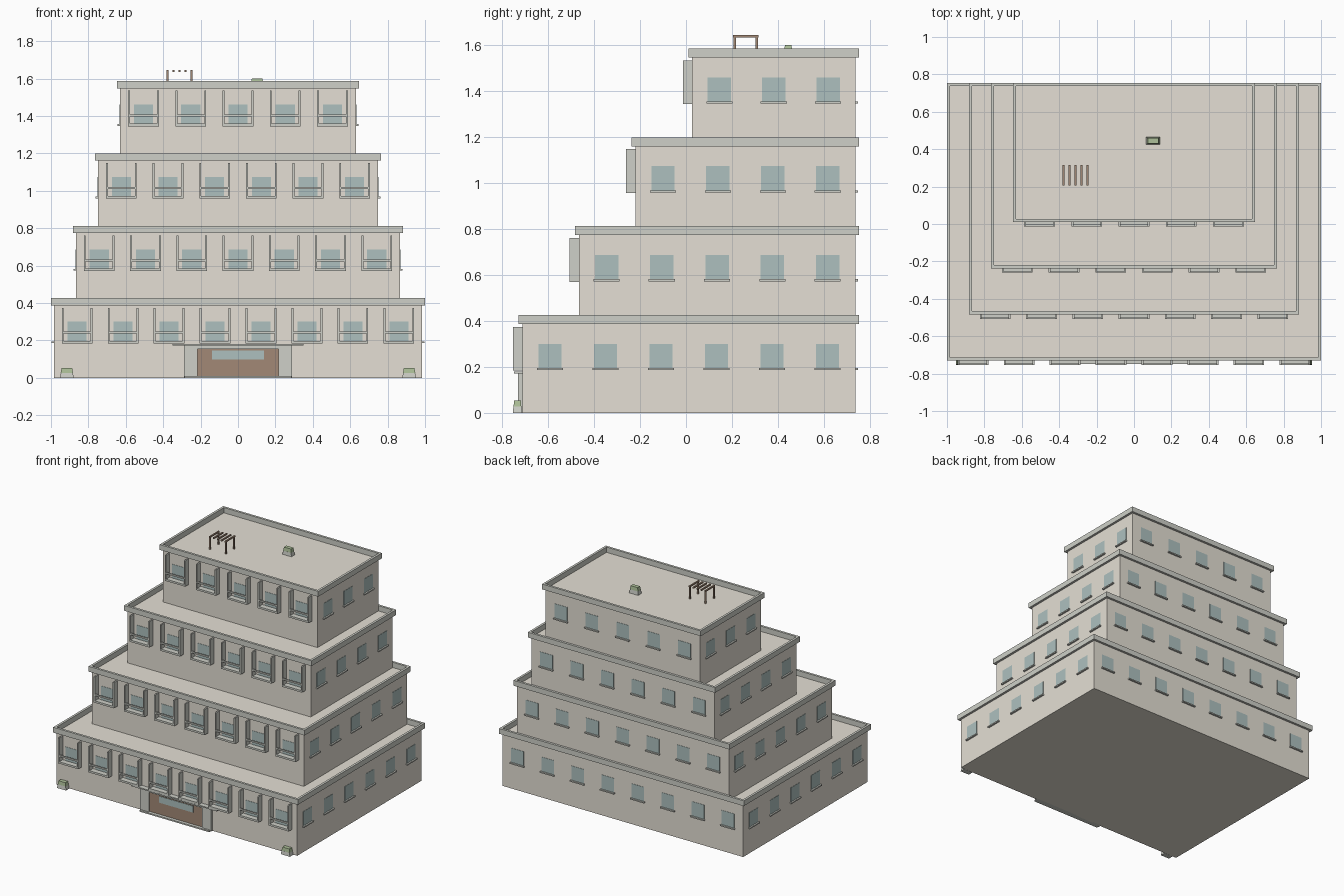
import bpy, bmesh
from mathutils import Matrix, Vector

if "Cube" in bpy.data.objects:
    bpy.data.objects.remove(bpy.data.objects["Cube"])


def material(name, r, g, b):
    m = bpy.data.materials.new(name)
    m.diffuse_color = (r, g, b, 1)
    m.use_nodes = True
    m.node_tree.nodes["Principled BSDF"].inputs["Base Color"].default_value = m.diffuse_color
    return m


WALL = material("wall", 0.78, 0.74, 0.66)
TRIM = material("trim", 0.62, 0.63, 0.58)
GLASS = material("glass", 0.42, 0.53, 0.52)
WOOD = material("wood", 0.36, 0.25, 0.18)
LEAF = material("leaf", 0.42, 0.53, 0.32)


def boxes(name, spans, mat, taper=1.0):
    """One object from (x0, x1, y0, y1, z0, z1) boxes, tops scaled by taper."""
    bm = bmesh.new()
    for x0, x1, y0, y1, z0, z1 in spans:
        c = Vector(((x0 + x1) / 2, (y0 + y1) / 2, (z0 + z1) / 2))
        size = Matrix.Diagonal((x1 - x0, y1 - y0, z1 - z0, 1))
        vs = bmesh.ops.create_cube(bm, size=1, matrix=Matrix.Translation(c) @ size)["verts"]
        for v in vs:
            if v.co.z > c.z:
                v.co.x = c.x + (v.co.x - c.x) * taper
                v.co.y = c.y + (v.co.y - c.y) * taper
    me = bpy.data.meshes.new(name)
    bm.to_mesh(me)
    bm.free()
    me.materials.append(mat)
    ob = bpy.data.objects.new(name, me)
    bpy.context.collection.objects.link(ob)
    return ob


def centers(a, b, n):
    return [a + (b - a) * (i + 0.5) / n for i in range(n)]


STOREY, BACK, LIP = 0.387, 0.737, 0.017
HW, T = 0.051, 0.002   # window half width, pane projection

# Four stepped storeys
for i in range(4):
    w = 0.983 - 0.1173 * i
    f = -0.713 + 0.2467 * i
    z = STOREY * i
    top = z + STOREY
    boxes(f"storey_{i+1}", [(-w, w, f, BACK, z, top)], WALL)

    # Parapet ring around the flat roof
    pt = top + 0.039
    boxes(f"parapet_{i+1}", [
        (-w - LIP, w + LIP, f - LIP, f, top, pt),
        (-w - LIP, w + LIP, BACK, BACK + LIP, top, pt),
        (-w - LIP, -w, f, BACK, top, pt),
        (w, w + LIP, f, BACK, top, pt)], TRIM)

    # Windows, sills and front balconies
    panes, sills, fins, rails = [], [], [], []
    z0, z1 = z + 0.191, z + 0.30
    for x in centers(-w, w, 8 - i):
        panes.append((x - HW, x + HW, f - T, f + 0.01, z0, z1))
        panes.append((x - HW, x + HW, BACK - 0.01, BACK + T, z0, z1))
        sills.append((x - 0.057, x + 0.057, BACK - 0.01, BACK + 0.013, z0 - 0.005, z0 + 0.004))
        for s in (-1, 1):
            e = x + s * 0.077
            fins.append((e - 0.005, e + 0.005, f - 0.041, f + 0.005, z + 0.184, z + 0.374))
        rails.append((x - 0.075, x + 0.075, f - 0.041, f + 0.005, z + 0.184, z + 0.198))
        rails.append((x - 0.075, x + 0.075, f - 0.041, f - 0.031, z + 0.236, z + 0.247))
    for y in centers(f, BACK, 6 - i):
        for s in (-1, 1):
            xa, xb = sorted((s * (w - 0.01), s * (w + T)))
            panes.append((xa, xb, y - HW, y + HW, z0, z1))
            xa, xb = sorted((s * (w - 0.01), s * (w + 0.013)))
            sills.append((xa, xb, y - 0.057, y + 0.057, z0 - 0.005, z0 + 0.004))
    boxes(f"window_panes_{i+1}", panes, GLASS)
    boxes(f"window_sills_{i+1}", sills, TRIM)
    boxes(f"balcony_fins_{i+1}", fins, TRIM)
    boxes(f"balcony_rails_{i+1}", rails, TRIM)

# Entrance
F = -0.713
boxes("entrance_surround", [(-0.29, -0.217, F - 0.018, F + 0.01, 0, 0.172),
                            (0.217, 0.29, F - 0.018, F + 0.01, 0, 0.172),
                            (-0.217, 0.217, F - 0.018, F + 0.01, 0.155, 0.172)], TRIM)
boxes("entrance_step", [(-0.285, 0.285, F - 0.032, F + 0.01, 0, 0.01)], TRIM)
boxes("entrance_canopy", [(-0.35, 0.35, F - 0.036, F + 0.01, 0.172, 0.181)], TRIM)
boxes("entrance_door", [(-0.217, 0.217, F - 0.008, F + 0.01, 0.01, 0.155)], WOOD)
boxes("door_glass", [(-0.14, 0.14, F - 0.011, F, 0.097, 0.145)], GLASS)

# Planters: two by the front wall, one on the roof
ROOF = 4 * STOREY
for name, x, y, z in (("left_planter", -0.915, -0.734, 0),
                      ("right_planter", 0.915, -0.734, 0),
                      ("roof_planter", 0.102, 0.445, ROOF)):
    boxes(name, [(x - 0.037, x + 0.037, y - 0.02, y + 0.02, z, z + 0.027)], TRIM, 0.87)
    boxes(name + "_shrub", [(x - 0.033, x + 0.033, y - 0.017, y + 0.017, z + 0.027, z + 0.053)],
          LEAF, 0.85)

# Roof pergola: four posts and five slats
R = 0.005
boxes("pergola_posts", [(x - R, x + R, y - R, y + R, ROOF, 1.637)
                        for x in (-0.376, -0.248) for y in (0.212, 0.308)], WOOD)
boxes("pergola_slats", [(x - R, x + R, 0.205, 0.316, 1.635, 1.645)
                        for x in (-0.376 + 0.032 * k for k in range(5))], WOOD)
